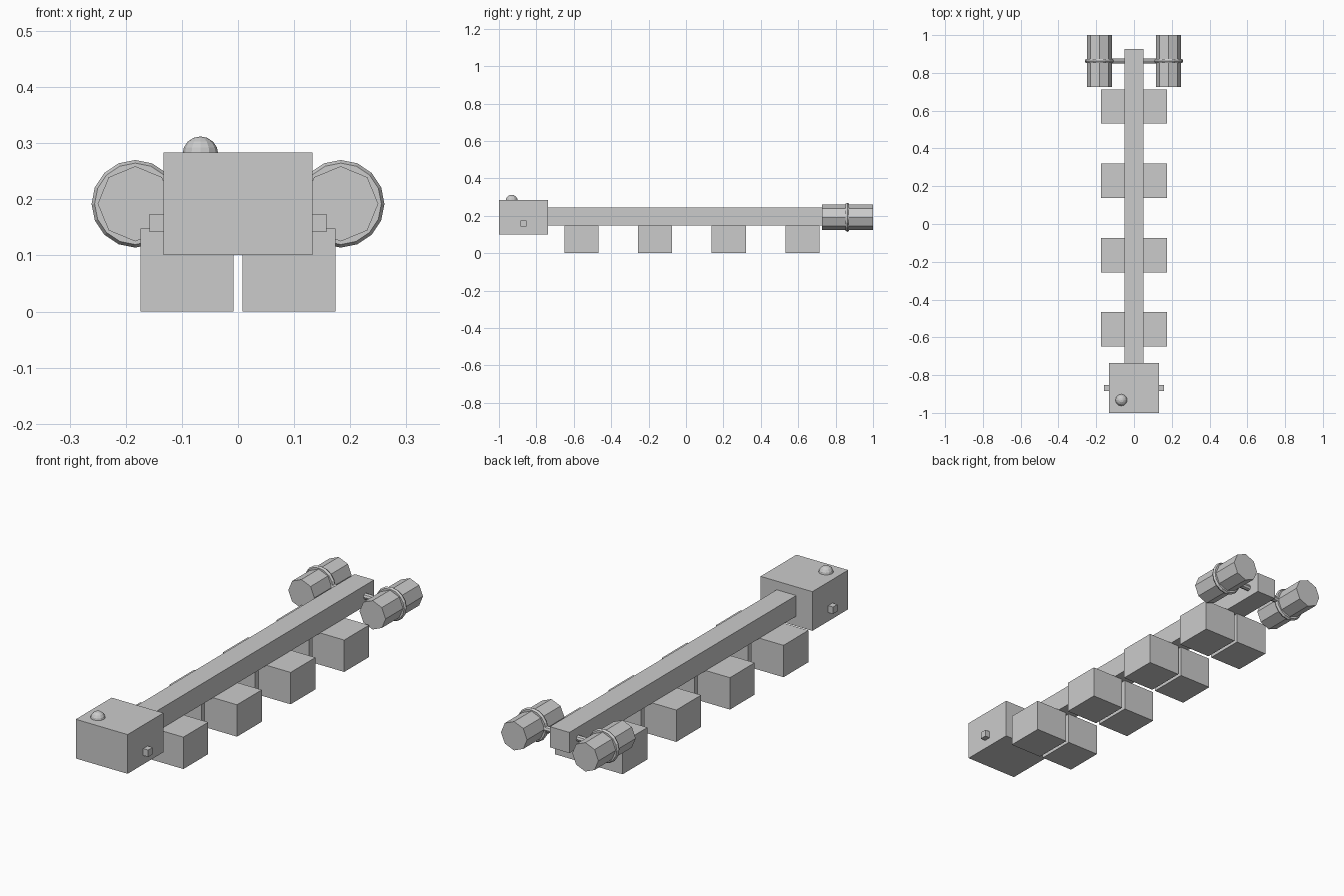
import bpy
from math import pi

if "Cube" in bpy.data.objects:
    bpy.data.objects.remove(bpy.data.objects["Cube"])


def box(name, x0, x1, y0, y1, z0, z1):
    bpy.ops.mesh.primitive_cube_add(
        size=1, location=((x0 + x1) / 2, (y0 + y1) / 2, (z0 + z1) / 2))
    ob = bpy.context.object
    ob.name = name
    ob.scale = (x1 - x0, y1 - y0, z1 - z0)
    bpy.ops.object.transform_apply(location=False, rotation=False, scale=True)
    return ob


def rod(name, sides, radius, length, loc, rot):
    bpy.ops.mesh.primitive_cylinder_add(
        vertices=sides, radius=radius, depth=length, location=loc, rotation=rot)
    bpy.context.object.name = name


# Long spine and front head block
box("spine", -0.05, 0.05, -0.737, 0.927, 0.147, 0.243)
box("head", -0.133, 0.133, -1.0, -0.737, 0.101, 0.283)

# Domed button on top of the head
bpy.ops.mesh.primitive_uv_sphere_add(
    segments=12, ring_count=8, radius=0.032, location=(-0.067, -0.932, 0.28))
bpy.context.object.name = "top_button"

# Small peg through the head, showing on both sides
box("side_peg", -0.158, 0.158, -0.885, -0.853, 0.142, 0.174)

# Four pairs of foot blocks
for i in range(4):
    y = -0.558 + i * 0.3933
    for side, s in (("left", -1), ("right", 1)):
        a, b = sorted((s * 0.008, s * 0.174))
        box(f"{side}_foot_{i + 1}", a, b, y - 0.091, y + 0.091, 0.0, 0.148)

# Rear axle with an eight-sided barrel and ring on each end
Y, Z = 0.863, 0.192
rod("rear_axle", 8, 0.014, 0.30, (0, Y, Z), (0, pi / 2, 0))
for side, s in (("left", -1), ("right", 1)):
    loc = (s * 0.183, Y, Z)
    rod(f"{side}_barrel", 8, 0.067, 0.274, loc, (pi / 2, 0, 0))
    bpy.ops.mesh.primitive_torus_add(
        major_segments=16, minor_segments=6, major_radius=0.067,
        minor_radius=0.011, location=loc, rotation=(pi / 2, 0, 0))
    bpy.context.object.name = f"{side}_barrel_ring"
